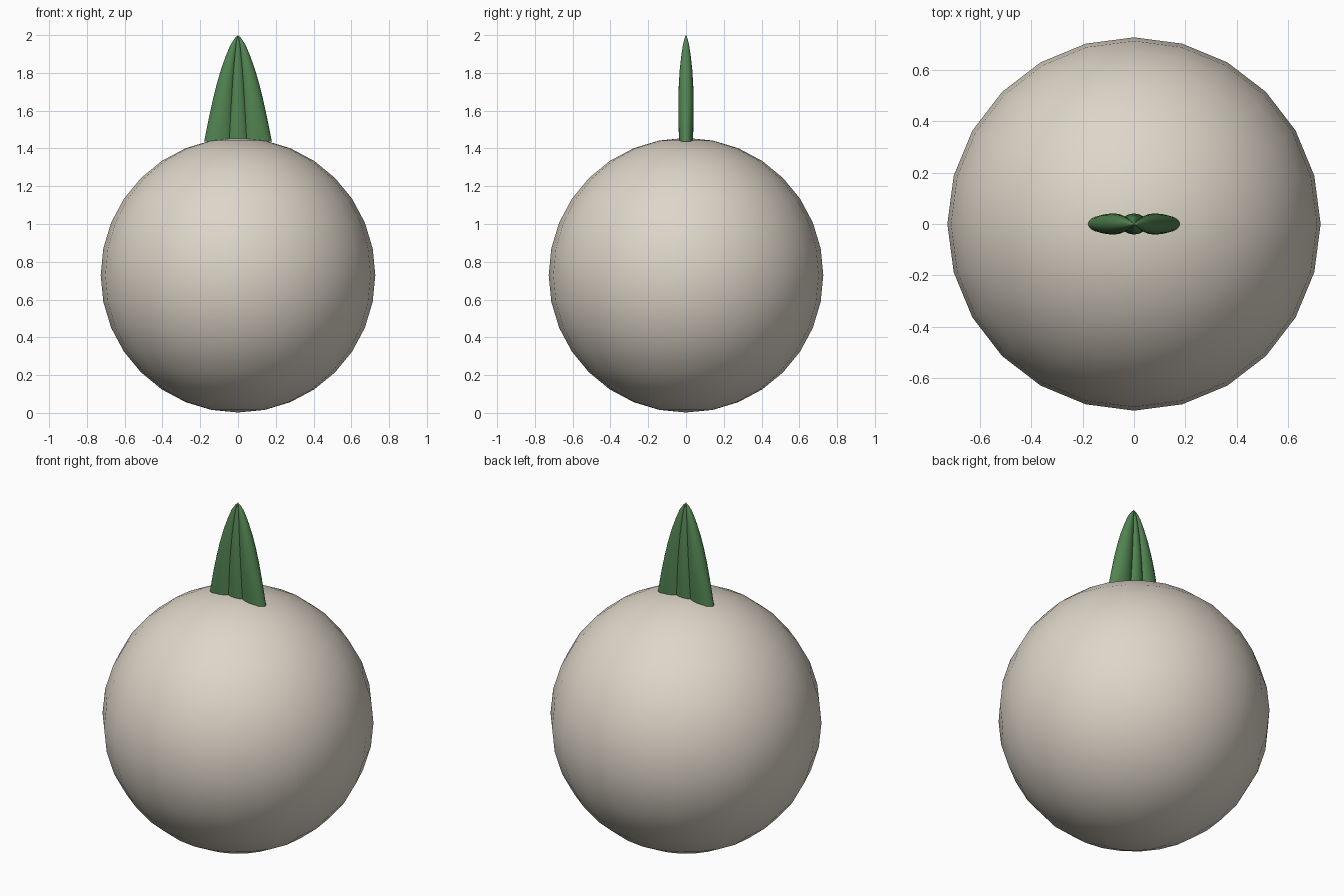
import bpy, bmesh, math

if "Cube" in bpy.data.objects:
    bpy.data.objects.remove(bpy.data.objects["Cube"])

def material(name, rgb):
    m = bpy.data.materials.new(name)
    m.diffuse_color = (*rgb, 1)
    m.use_nodes = True
    m.node_tree.nodes["Principled BSDF"].inputs["Base Color"].default_value = m.diffuse_color
    return m

cream = material("cream", (0.73, 0.67, 0.58))
green = material("leaf green", (0.085, 0.235, 0.085))

# Round bulb body
bpy.ops.mesh.primitive_uv_sphere_add(segments=24, ring_count=16, radius=0.727, location=(0, 0, 0.729))
body = bpy.context.object
body.name = "bulb_body"
body.data.materials.append(cream)
bpy.ops.object.shade_smooth()

# Sprout lobes: flattened tapering tubes that meet at the tip
# height, sideways scale, half thickness
PROFILE = [(1.437, 1.0, .036), (1.50, .93, .039), (1.58, .84, .041), (1.66, .74, .041),
           (1.74, .63, .038), (1.82, .50, .033), (1.89, .36, .025), (1.95, .22, .016),
           (1.985, .09, .007)]
SIDES = 20

def lobe(name, centre, half_width):
    bm = bmesh.new()
    rings = []
    for z, s, thick in PROFILE:
        ring = []
        for i in range(SIDES):
            a = 2 * math.pi * i / SIDES
            ring.append(bm.verts.new((s * (centre + half_width * math.cos(a)), thick * math.sin(a), z)))
        rings.append(ring)
    tip = bm.verts.new((0, 0, 2.0))
    for lo, hi in zip(rings, rings[1:]):
        for i in range(SIDES):
            j = (i + 1) % SIDES
            bm.faces.new((lo[i], lo[j], hi[j], hi[i]))
    for i in range(SIDES):
        bm.faces.new((rings[-1][i], rings[-1][(i + 1) % SIDES], tip))
    bm.faces.new(rings[0][::-1])
    me = bpy.data.meshes.new(name)
    bm.to_mesh(me)
    bm.free()
    ob = bpy.data.objects.new(name, me)
    bpy.context.collection.objects.link(ob)
    me.materials.append(green)
    bpy.ops.object.select_all(action='DESELECT')
    ob.select_set(True)
    bpy.context.view_layer.objects.active = ob
    bpy.ops.object.shade_smooth_by_angle(angle=math.radians(50))

lobe("middle_sprout", 0, 0.06)
lobe("left_sprout", -0.104, 0.075)
lobe("right_sprout", 0.104, 0.075)
